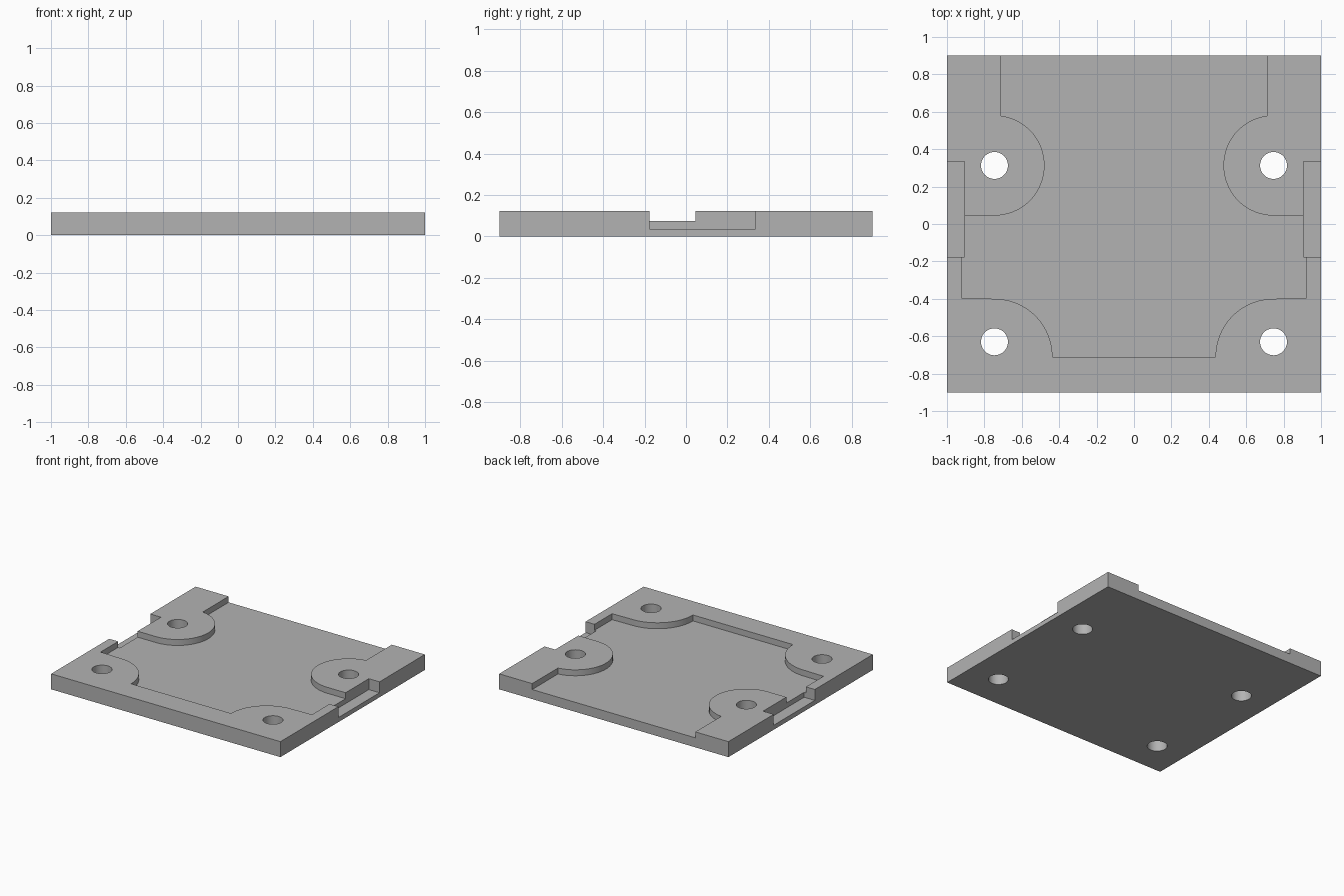
import bpy
import bmesh
from math import cos, sin, pi, radians

if "Cube" in bpy.data.objects:
    bpy.data.objects.remove(bpy.data.objects["Cube"], do_unlink=True)

TOP, POCKET_Z, NOTCH_Z = 0.122, 0.075, 0.036
HOLE_X, BACK_HOLE_Y, FRONT_HOLE_Y = 0.746, 0.313, -0.63

grey = bpy.data.materials.new("plain grey")
grey.use_nodes = True
colour = (0.45, 0.45, 0.45, 1)
grey.diffuse_color = colour
grey.node_tree.nodes["Principled BSDF"].inputs["Base Color"].default_value = colour


def prism(name, outline, z0, z1):
    """Extrude a closed outline from z0 up to z1."""
    bm = bmesh.new()
    face = bm.faces.new([bm.verts.new((x, y, z0)) for x, y in outline])
    new = bmesh.ops.extrude_face_region(bm, geom=[face])["geom"]
    verts = [g for g in new if isinstance(g, bmesh.types.BMVert)]
    bmesh.ops.translate(bm, verts=verts, vec=(0, 0, z1 - z0))
    bmesh.ops.recalc_face_normals(bm, faces=bm.faces)
    mesh = bpy.data.meshes.new(name)
    bm.to_mesh(mesh)
    bm.free()
    mesh.materials.append(grey)
    obj = bpy.data.objects.new(name, mesh)
    bpy.context.collection.objects.link(obj)
    return obj


def arc(cx, cy, r, start, end, steps=24):
    angles = [radians(start + (end - start) * i / steps) for i in range(steps + 1)]
    return [(cx + r * cos(a), cy + r * sin(a)) for a in angles]


def box(x0, x1, y0, y1):
    return [(x0, y0), (x1, y0), (x1, y1), (x0, y1)]


def cut(target, cutter):
    """Subtract the cutter, apply the result and discard the cutter."""
    cutter.hide_render = True
    mod = target.modifiers.new("cut", "BOOLEAN")
    mod.operation = "DIFFERENCE"
    mod.solver = "EXACT"
    mod.object = cutter
    bpy.context.view_layer.objects.active = target
    bpy.ops.object.modifier_apply(modifier=mod.name)
    bpy.data.objects.remove(cutter, do_unlink=True)


# Base slab
plate = prism("mounting_plate", box(-1, 1, -0.9, 0.9), 0, TOP)

# Pocket outline, left half from back to front, around the bosses
left = [(-0.712, 1.0)]
left += arc(-HOLE_X, BACK_HOLE_Y, 0.268, 82.7, -90)
left += [(-0.922, 0.045), (-0.922, -0.396)]
left += arc(-HOLE_X, -0.71, 0.31, 90, 0)
right = [(-x, y) for x, y in reversed(left)]
cut(plate, prism("pocket_cutter", left + right, POCKET_Z, 0.3))

# Side notches and screw holes, mirrored about x
for side in (-1, 1):
    x0, x1 = sorted((side * 0.907, side * 1.1))
    cut(plate, prism("notch_cutter", box(x0, x1, -0.177, 0.335), NOTCH_Z, 0.3))
    for y in (BACK_HOLE_Y, FRONT_HOLE_Y):
        circle = arc(side * HOLE_X, y, 0.072, 0, 352.5, 47)
        cut(plate, prism("hole_cutter", circle, -0.1, 0.3))

# Smooth the curved walls, keep the edges sharp
bpy.ops.object.select_all(action="DESELECT")
plate.select_set(True)
bpy.context.view_layer.objects.active = plate
bpy.ops.object.shade_smooth_by_angle(angle=radians(30))
